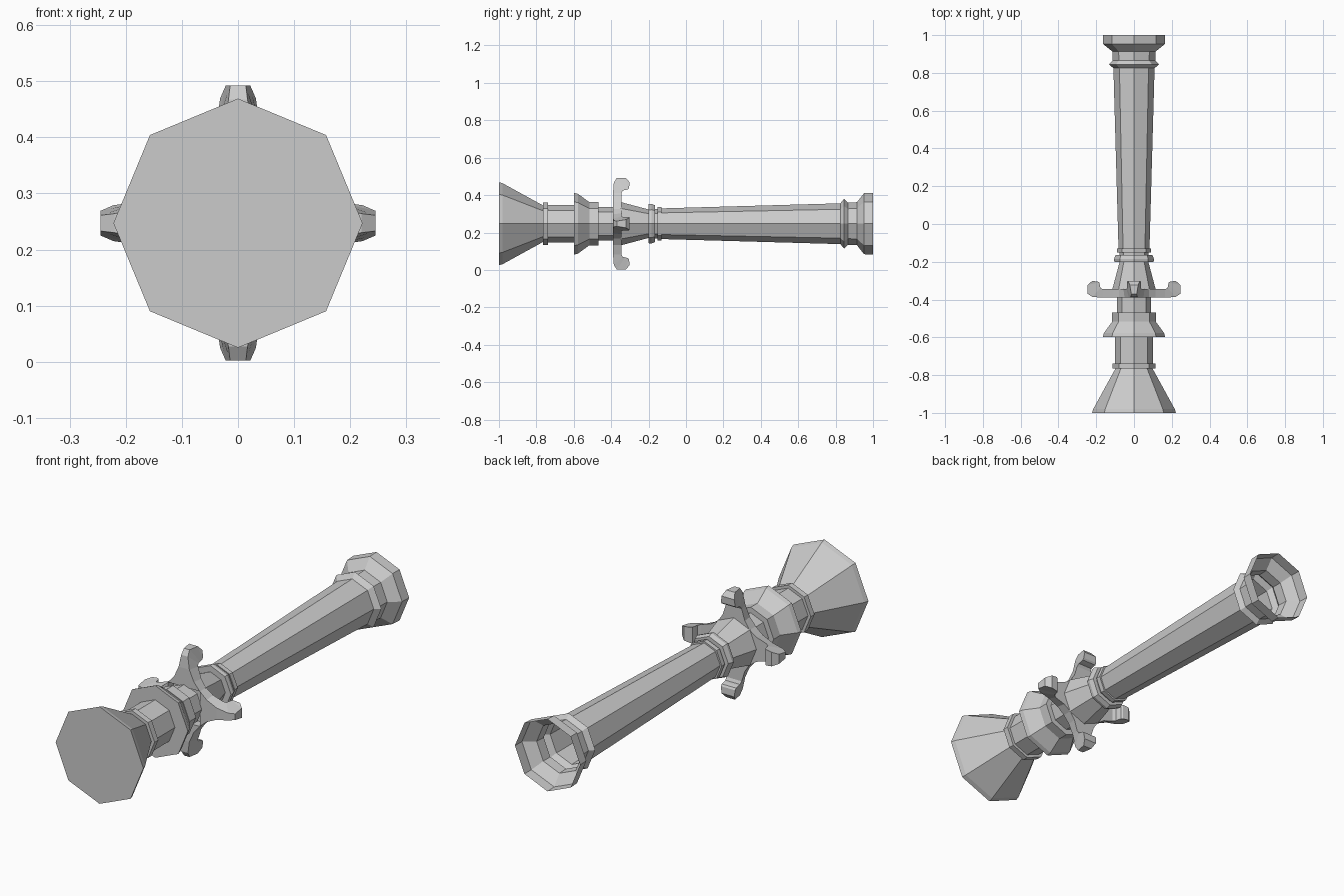
import bpy, bmesh, math

if "Cube" in bpy.data.objects:
    bpy.data.objects.remove(bpy.data.objects["Cube"])

SIDES = 8
ZC = 0.247   # height of the long axis


def finish(name, bm):
    bmesh.ops.recalc_face_normals(bm, faces=bm.faces)
    me = bpy.data.meshes.new(name)
    bm.to_mesh(me)
    bm.free()
    ob = bpy.data.objects.new(name, me)
    bpy.context.collection.objects.link(ob)
    return ob


def turned(name, profile, cap_front=True, cap_back=True):
    """Eight-sided turned part along y from (y, radius) pairs."""
    bm = bmesh.new()
    rings = []
    for y, r in profile:
        rings.append([bm.verts.new((r * math.cos(i * math.tau / SIDES), y,
                                    ZC + r * math.sin(i * math.tau / SIDES)))
                      for i in range(SIDES)])
    for a, b in zip(rings, rings[1:]):
        for i in range(SIDES):
            j = (i + 1) % SIDES
            bm.faces.new((a[i], a[j], b[j], b[i]))
    if cap_front:
        bm.faces.new(rings[0])
    if cap_back:
        bm.faces.new(rings[-1])
    return finish(name, bm)


# Flared foot and neck
turned("foot", [(-1, .222), (-.98, .216), (-.765, .098)])
turned("foot_collar", [(-.765, .114), (-.738, .114)])
turned("lower_neck", [(-.74, .1), (-.59, .1)])

# Bell-shaped knob with collar
turned("bell", [(-.598, .165), (-.578, .16), (-.515, .114)])
turned("bell_collar", [(-.515, .116), (-.468, .116)])
turned("middle_neck", [(-.47, .09), (-.385, .09)])

# Tapered socket and rings
turned("socket", [(-.35, .116), (-.2, .076)])
turned("socket_ring", [(-.2, .104), (-.185, .106), (-.165, .098)])
turned("thin_neck", [(-.167, .078), (-.15, .078)])
turned("shaft_ring", [(-.152, .09), (-.13, .09)])

# Long shaft running into the open flared cup
turned("shaft_and_cup", [(-.13, .082), (.825, .109), (.845, .133), (.866, .113),
                         (.914, .115), (.952, .163), (1, .165)],
       cap_back=False)

# Guard: four hooked arms; each station is
# (outer r, outer y, outer half width, inner r, inner y, inner half width)
ARM = [(.08, -.39, .08, .08, -.345, .08),
       (.115, -.39, .05, .115, -.345, .056),
       (.165, -.39, .027, .165, -.345, .040),
       (.220, -.386, .017, .178, -.338, .036),
       (.245, -.370, .014, .180, -.325, .036),
       (.245, -.322, .022, .184, -.310, .036),
       (.222, -.302, .032, .192, -.304, .036)]
for k, side in enumerate(("right", "top", "left", "bottom")):
    c, s = math.cos(k * math.pi / 2), math.sin(k * math.pi / 2)
    bm = bmesh.new()
    loops = []
    for ro, yo, wo, ri, yi, wi in ARM:
        pts = ((ro, yo, -wo), (ro, yo, wo), (ri, yi, wi), (ri, yi, -wi))
        loops.append([bm.verts.new((r * c - w * s, y, ZC + r * s + w * c))
                      for r, y, w in pts])
    for a, b in zip(loops, loops[1:]):
        for i in range(4):
            j = (i + 1) % 4
            bm.faces.new((a[i], a[j], b[j], b[i]))
    bm.faces.new(loops[-1])
    bm.faces.new(loops[0])
    finish("guard_arm_" + side, bm)
